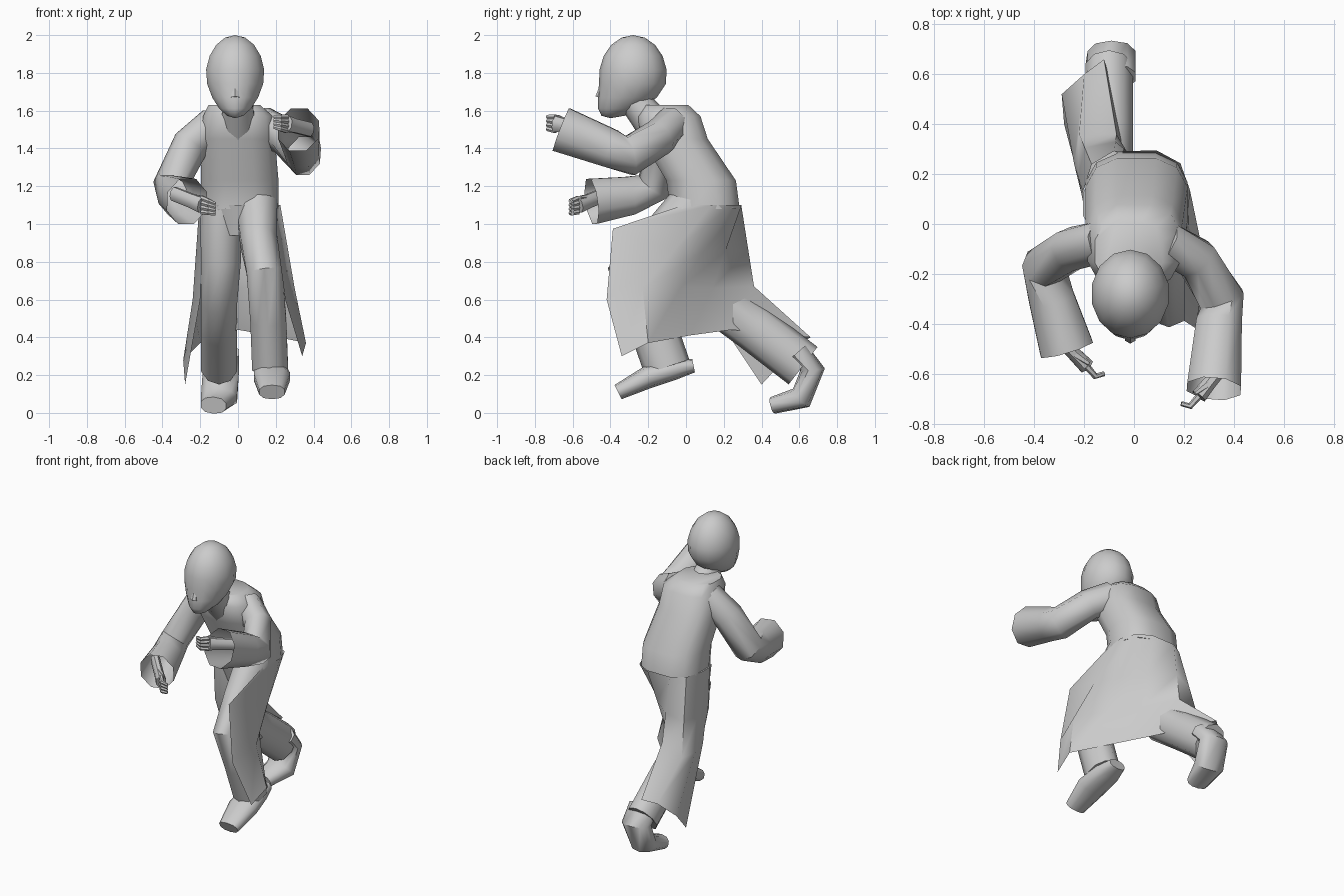
import bpy
import bmesh
import math
from mathutils import Vector

cube = bpy.data.objects.get("Cube")
if cube:
    bpy.data.objects.remove(cube, do_unlink=True)

# One plain grey for the whole figure
shade = .6
grey = bpy.data.materials.new("plain_grey")
grey.use_nodes = True
colour = (shade, shade, shade, 1)
grey.diffuse_color = colour
grey.node_tree.nodes["Principled BSDF"].inputs["Base Color"].default_value = colour


def finish(name, bm):
    """Turn a bmesh into a shaded, named object."""
    bmesh.ops.recalc_face_normals(bm, faces=bm.faces[:])
    mesh = bpy.data.meshes.new(name)
    bm.to_mesh(mesh)
    bm.free()
    mesh.materials.append(grey)
    obj = bpy.data.objects.new(name, mesh)
    bpy.context.collection.objects.link(obj)
    bpy.ops.object.select_all(action="DESELECT")
    obj.select_set(True)
    bpy.context.view_layer.objects.active = obj
    bpy.ops.object.shade_smooth_by_angle(angle=math.radians(50))


def bridge(bm, rows, closed):
    """Skin neighbouring rows of vertices with quads."""
    for low, high in zip(rows, rows[1:]):
        count = len(low)
        for i in range(count if closed else count - 1):
            j = (i + 1) % count
            bm.faces.new((low[i], low[j], high[j], high[i]))


def oval(turn, power):
    """Point on a unit circle, made boxier by a power below one."""
    return [math.copysign(abs(part) ** power, part)
            for part in (math.cos(turn), math.sin(turn))]


def tube(name, stations, aspect=1, sides=10, axis="X", flat=False, open_end=False, power=1):
    """Loft oval sections; each station is a point and a half width along the axis."""
    bm = bmesh.new()
    points = [Vector(station[:3]) for station in stations]
    reference = Vector([float(axis == letter) for letter in "XYZ"])
    rows = []
    for i, station in enumerate(stations):
        before = points[max(i - 1, 0)]
        after = points[min(i + 1, len(points) - 1)]
        along = Vector((0, 0, 1)) if flat else (after - before).normalized()
        u = (reference - along * reference.dot(along)).normalized()
        v = along.cross(u) * aspect
        row = []
        for k in range(sides):
            across, over = oval(math.tau * (k + .5) / sides, power)
            row.append(bm.verts.new(points[i] + (u * across + v * over) * station[3]))
        rows.append(row)
    bridge(bm, rows, True)
    bm.faces.new(rows[0])
    if not open_end:
        bm.faces.new(rows[-1])
    finish(name, bm)


# Head: a round skull whose lower half narrows and slides forward into the jaw
skull = bmesh.new()
bmesh.ops.create_uvsphere(skull, u_segments=14, v_segments=9, radius=1)
for vert in skull.verts:
    x, y, z = vert.co
    drop = max(0, -z)
    x *= 1 - drop * .2
    y = y * .18 - drop * drop * .12
    vert.co = (x * .16 - .015, y - .28, z * .22 + 1.78)
finish("head", skull)
tube("neck", [(0, -.28, 1.66, .08), (0, -.15, 1.5, .1)])
tube("nose", [(-.015, -.44, 1.75, .01), (-.015, -.455, 1.67, .025)], sides=6)
tube("lips", [(-.05, -.43, 1.62, .005), (-.015, -.45, 1.62, .012), (.02, -.43, 1.62, .005)],
     sides=6, axis="Z")

# Upper coat, hunched over, and the hips inside it
boxy = .75
tube("coat_body", [(.01, .1, 1.08, .21), (.01, .08, 1.23, .21),
                   (0, -.06, 1.45, .2), (0, -.09, 1.57, .19),
                   (-.02, -.11, 1.63, .14)], aspect=.9, sides=12, flat=True, power=boxy)
tube("hips", [(0, .06, .94, .13), (0, .07, 1.1, .19)], aspect=.9, flat=True)

# Coat skirt: columns run from one front edge, round the back, to the other
middle = [(-.2, .1, .6), (-.24, .24, .6), (-.22, .36, .6), (-.07, .36, .67),
          (.06, .14, .66), (.18, -.03, .66), (.3, -.23, .66), (.25, -.42, .6)]
hem = [(-.28, .4, .15), (-.29, .52, .28), (-.2, .6, .37), (-.12, .66, .4),
       (0, .24, .44), (.17, .02, .41), (.36, -.2, .37), (.34, -.34, .3)]
skirt = bmesh.new()
rows = [[], [], [], []]
for i, (mid, low) in enumerate(zip(middle, hem)):
    across, over = oval(math.radians(210 - 34 * i), boxy)
    waist = Vector((.01 + across * .215, .1 + over * .2, 1.1))
    hip = waist.lerp(Vector(mid), .55)
    if i == len(hem) - 1:
        hip += Vector((-.03, -.15, .15))  # cloth lifted by the raised thigh
    for row, point in zip(rows, (waist, hip, mid, low)):
        row.append(skirt.verts.new(point))
bridge(skirt, rows, False)
finish("coat_skirt", skirt)

# Trouser legs: the left strides forward, the right pushes off behind
tube("left_trouser", [(.1, .06, 1.1, .12), (.11, -.14, .9, .1), (.14, -.29, .75, .1),
                      (.16, -.19, .5, .1), (.17, -.1, .24, .1)], aspect=1.25)
tube("right_trouser", [(-.09, .08, 1.1, .12), (-.09, .08, .8, .11), (-.1, .15, .6, .1),
                       (-.1, .36, .45, .1), (-.1, .62, .25, .1)], aspect=1.25)

# Shoes
tube("left_shoe", [(.17, .04, .25, .06), (.17, -.06, .23, .09),
                   (.18, -.2, .19, .1), (.18, -.36, .11, .07)], aspect=.6, power=.85)
tube("right_shoe", [(-.09, .59, .32, .1), (-.09, .67, .23, .1),
                    (-.1, .61, .08, .1), (-.13, .46, .04, .07)], aspect=.65, power=.85)

# Wide sleeves, open at the cuff
tube("left_sleeve", [(.12, -.07, 1.53, .1), (.25, -.14, 1.46, .1), (.35, -.3, 1.36, .11),
                     (.34, -.4, 1.4, .11), (.32, -.66, 1.5, .13)],
     aspect=.9, sides=8, axis="Z", open_end=True)
tube("right_sleeve", [(-.12, -.07, 1.53, .1), (-.25, -.1, 1.42, .1), (-.36, -.17, 1.2, .1),
                      (-.33, -.3, 1.15, .11), (-.27, -.5, 1.12, .13)],
     aspect=.9, sides=8, axis="Z", open_end=True)


def hand(side, wrist, knuckle, tip):
    """Forearm and palm with four curled fingers and a thumb."""
    wrist, knuckle, tip = Vector(wrist), Vector(knuckle), Vector(tip)
    start = wrist + (wrist - knuckle) * 2
    tube(side + "_palm", [(*start, .04), (*wrist, .04), (*knuckle, .045)],
         aspect=.75, sides=8, axis="Z")
    for finger, step in zip(("little", "ring", "middle", "index"), range(4)):
        lift = Vector((0, 0, (step - 1.5) / 40))
        base, end = knuckle + lift, tip + lift * .7
        bend = (base + end) / 2 - Vector((0, .025, 0))
        tube(f"{side}_{finger}_finger", [(*base, .014), (*bend, .013), (*end, .01)],
             sides=6, axis="Z")
    root = wrist + Vector((0, 0, .02))
    thumb_tip = (wrist + tip) / 2 + Vector((0, 0, .04))
    tube(side + "_thumb", [(*root, .02), (*thumb_tip, .01)], sides=6, axis="Z")


hand("left", (.3, -.64, 1.52), (.26, -.69, 1.53), (.19, -.72, 1.54))
hand("right", (-.24, -.52, 1.12), (-.19, -.57, 1.1), (-.12, -.6, 1.08))
